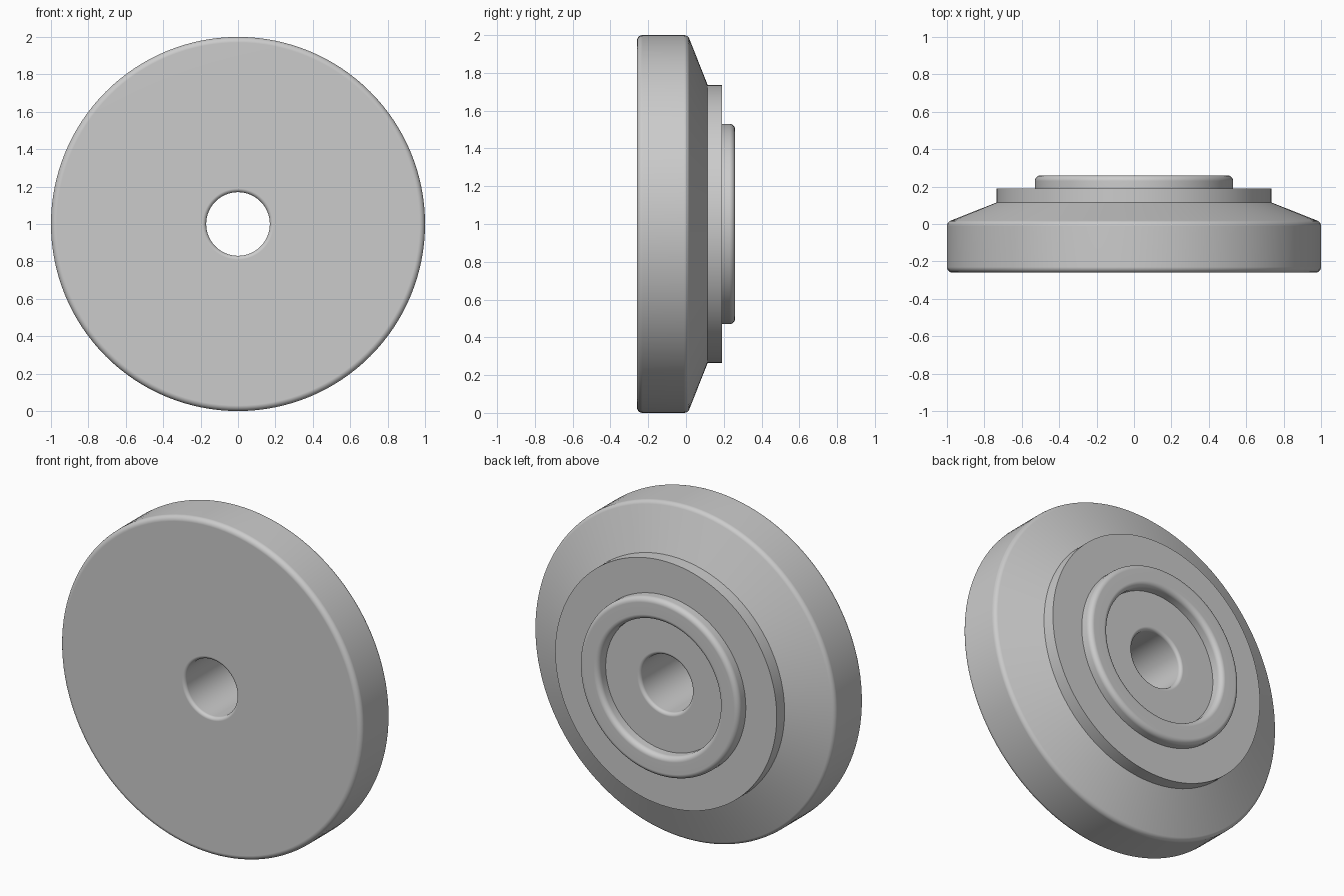
import bpy, bmesh, math
from mathutils import Vector, Matrix

SEGMENTS = 128
ARC_STEPS = 6

cube = bpy.data.objects.get("Cube")
if cube:
    bpy.data.objects.remove(cube, do_unlink=True)

grey = bpy.data.materials.new("plain grey")
grey.use_nodes = True
colour = (0.6, 0.6, 0.6, 1)
grey.diffuse_color = colour
grey.node_tree.nodes["Principled BSDF"].inputs["Base Color"].default_value = colour

# Closed half section: radius, depth along y, corner rounding
section = [
    (0.17, -0.26, 0.02),    # bore, front
    (1.0, -0.26, 0.03),     # rim, front
    (1.0, 0.01, 0.03),      # rim, back
    (0.735, 0.115, 0),      # foot of the cone
    (0.735, 0.19, 0),       # step
    (0.53, 0.19, 0),        # raised ring, outside
    (0.53, 0.26, 0.03),
    (0.40, 0.26, 0.03),     # raised ring, inside
    (0.40, 0.19, 0),
    (0.17, 0.19, 0.02),     # bore, back
]


def rounded(points):
    """Replace each rounded corner by a tangent arc."""
    path = []
    for i, (r, y, fillet) in enumerate(points):
        corner = Vector((r, y))
        if not fillet:
            path.append(corner)
            continue
        before = (Vector(points[i - 1][:2]) - corner).normalized()
        after = (Vector(points[(i + 1) % len(points)][:2]) - corner).normalized()
        half = before.angle(after) / 2
        centre = corner + (before + after).normalized() * fillet / math.sin(half)
        start = corner + before * fillet / math.tan(half) - centre
        end = corner + after * fillet / math.tan(half) - centre
        sweep = start.angle(end)
        for k in range(ARC_STEPS + 1):
            t = k / ARC_STEPS
            a, b = math.sin((1 - t) * sweep), math.sin(t * sweep)
            path.append(centre + (start * a + end * b) / math.sin(sweep))
    return path


# Turn the section around the y axis
bm = bmesh.new()
verts = [bm.verts.new((p.x, p.y, 0)) for p in rounded(section)]
edges = [bm.edges.new((verts[i - 1], v)) for i, v in enumerate(verts)]
bmesh.ops.spin(bm, geom=verts + edges, cent=(0, 0, 0), axis=(0, 1, 0),
               angle=math.tau, steps=SEGMENTS, use_merge=True)
bmesh.ops.remove_doubles(bm, verts=bm.verts, dist=0.00001)
bmesh.ops.recalc_face_normals(bm, faces=bm.faces)
bmesh.ops.transform(bm, matrix=Matrix.Translation((0, 0, 1)), verts=bm.verts)
mesh = bpy.data.meshes.new("stepped_disc")
bm.to_mesh(mesh)
bm.free()
mesh.materials.append(grey)

disc = bpy.data.objects.new("stepped_disc", mesh)
bpy.context.collection.objects.link(disc)
bpy.ops.object.select_all(action="DESELECT")
disc.select_set(True)
bpy.context.view_layer.objects.active = disc
bpy.ops.object.shade_smooth_by_angle(angle=math.radians(30))

# Keep the flat faces flat next to the rounded edges
weighted = disc.modifiers.new("flat_faces", "WEIGHTED_NORMAL")
weighted.keep_sharp = True
